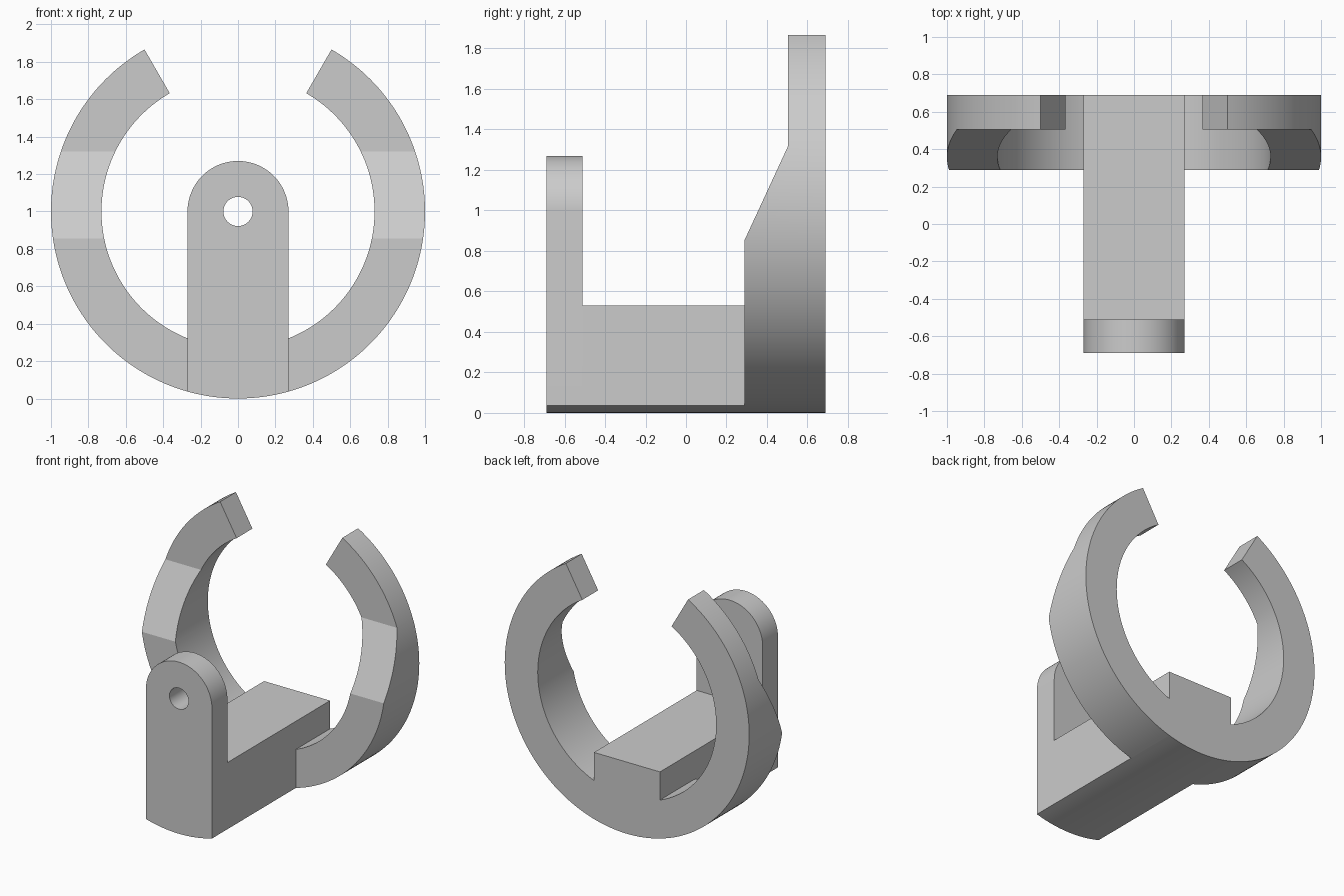
import bpy, bmesh
from math import sin, cos, pi, radians, asin, sqrt

cube = bpy.data.objects.get("Cube")
if cube:
    bpy.data.objects.remove(cube)

grey = bpy.data.materials.new("plain grey")
grey.use_nodes = True
grey.diffuse_color = (0.6, 0.6, 0.6, 1)
grey.node_tree.nodes["Principled BSDF"].inputs["Base Color"].default_value = (0.6, 0.6, 0.6, 1)

R, INNER, HALF = 1.0, 0.73, 0.27      # clip radii and half width of the bracket
BACK, FRONT, PLATE = 0.69, -0.69, -0.51


def arc(r, a0, a1, n):
    """Points (x, z) on a circle round the clip centre."""
    return [(r * cos(a0 + (a1 - a0) * i / n), 1 + r * sin(a0 + (a1 - a0) * i / n))
            for i in range(n + 1)]


def prism(name, outline, start, depth, axis="y"):
    """Extrude an outline of (u, z) points along y, or along x."""
    bm = bmesh.new()
    place = (lambda u, z: (u, start, z)) if axis == "y" else (lambda u, z: (start, u, z))
    face = bm.faces.new([bm.verts.new(place(u, z)) for u, z in outline])
    out = bmesh.ops.extrude_face_region(bm, geom=[face])
    shift = (0, depth, 0) if axis == "y" else (depth, 0, 0)
    bmesh.ops.translate(bm, vec=shift,
                        verts=[v for v in out["geom"] if isinstance(v, bmesh.types.BMVert)])
    bmesh.ops.recalc_face_normals(bm, faces=bm.faces)
    mesh = bpy.data.meshes.new(name)
    bm.to_mesh(mesh)
    bm.free()
    mesh.materials.append(grey)
    obj = bpy.data.objects.new(name, mesh)
    bpy.context.collection.objects.link(obj)
    return obj


def apply_modifier(obj, kind, **settings):
    mod = obj.modifiers.new(kind.title(), kind)
    for key, value in settings.items():
        setattr(mod, key, value)
    bpy.context.view_layer.objects.active = obj
    bpy.ops.object.modifier_apply(modifier=mod.name)


def cut(obj, cutter):
    apply_modifier(obj, "BOOLEAN", operation="DIFFERENCE", solver="EXACT", object=cutter)
    bpy.data.objects.remove(cutter)


# Rounded underside shared by the base and the upright plate
side = asin(HALF / R)
underside = arc(R, -pi / 2 - side, -pi / 2 + side, 16)

# Base block running from the plate to the back of the clip
base = prism("base_block", underside + [(HALF, 0.53), (-HALF, 0.53)], PLATE, BACK - PLATE)

# Upright front plate with a round top and a pin hole
plate = prism("front_plate", underside + arc(HALF, 0, pi, 40), FRONT, PLATE - FRONT)
cut(plate, prism("hole_cutter", arc(0.078, 0, 2 * pi, 40)[:-1], FRONT - 0.1, 0.4))

# Curved clip arm, stepped back above a slope, mirrored to the other side
inner_start = asin(HALF / INNER) - pi / 2
outline = arc(R, side - pi / 2, radians(60), 72) + arc(INNER, radians(60), inner_start, 72)
arms = prism("clip_arms", outline, 0.29, BACK - 0.29)
cut(arms, prism("slope_cutter", [(0.1, 0.444), (0.505, 1.32), (0.505, 2.2), (0.1, 2.2)],
                -0.1, 1.4, axis="x"))
apply_modifier(arms, "MIRROR", use_mirror_merge=False)

# Smooth curves, sharp creases
for obj in (base, plate, arms):
    bpy.ops.object.select_all(action="DESELECT")
    obj.select_set(True)
    bpy.context.view_layer.objects.active = obj
    bpy.ops.object.shade_smooth_by_angle(angle=radians(20))
